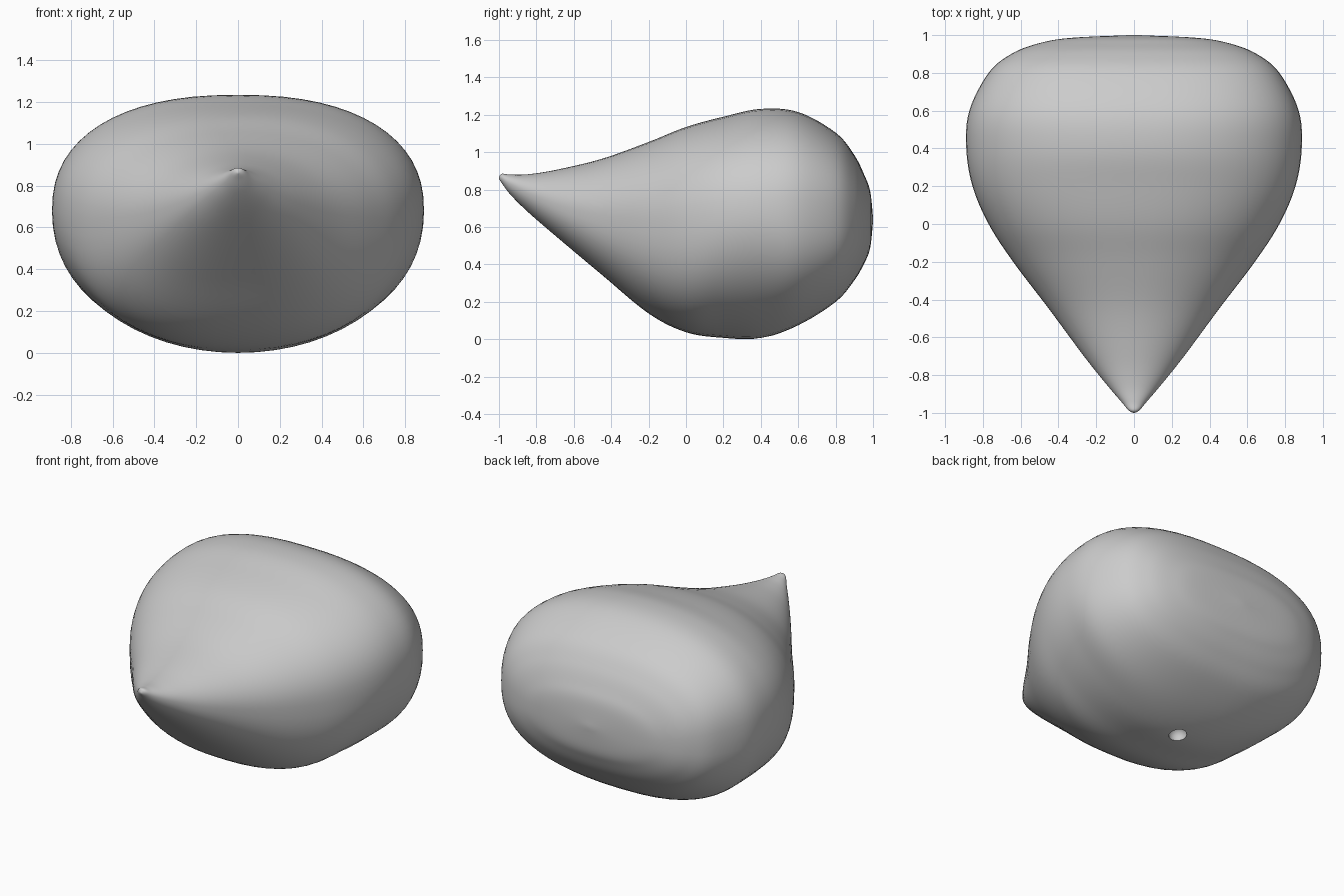
import bpy, bmesh, math

if "Cube" in bpy.data.objects:
    bpy.data.objects.remove(bpy.data.objects["Cube"])

# Sections along y: y, top z, bottom z, half width, z of widest point, lower and upper roundness
SECTIONS = [
    (-1.0, .868, .858, .005, .863, 2.0, 2.0),
    (-.985, .885, .835, .03, .860, 2.0, 2.0),
    (-.94, .881, .775, .068, .83, 2.1, 2.0),
    (-.85, .882, .685, .145, .785, 2.2, 2.0),
    (-.7, .905, .555, .265, .725, 2.4, 2.0),
    (-.45, .965, .345, .45, .665, 2.55, 2.05),
    (-.2, 1.055, .138, .64, .645, 2.5, 2.15),
    (0, 1.135, .038, .77, .65, 2.35, 2.25),
    (.2, 1.19, .008, .855, .67, 2.1, 2.3),
    (.4, 1.232, .006, .888, .68, 2.05, 2.3),
    (.6, 1.215, .075, .872, .67, 2.3, 2.4),
    (.8, 1.105, .2, .77, .66, 2.5, 2.5),
    (.9, .985, .315, .65, .65, 2.5, 2.5),
    (.955, .875, .41, .51, .64, 2.4, 2.4),
    (.985, .79, .49, .34, .64, 2.3, 2.3),
    (1.0, .65, .63, .02, .64, 2.0, 2.0),
]
SIDES, STEPS = 64, 6


def spline(a, b, c, d, t):
    """Catmull-Rom blend of four sections."""
    return [.5 * (2 * q + (r - p) * t + (2 * p - 5 * q + 4 * r - s) * t * t
                  + (3 * q - p - 3 * r + s) * t ** 3) for p, q, r, s in zip(a, b, c, d)]


def power(v, n):
    return math.copysign(abs(v) ** (2 / n), v)


# Teardrop body: lofted rings
rows = []
last = len(SECTIONS) - 1
for i in range(last):
    group = [SECTIONS[min(max(i + k, 0), last)] for k in (-1, 0, 1, 2)]
    rows += [spline(*group, s / STEPS) for s in range(STEPS)]
rows.append(SECTIONS[-1])

bm = bmesh.new()
rings = []
for y, top, low, width, mid, round_low, round_up in rows:
    ring = []
    for k in range(SIDES):
        a = 2 * math.pi * k / SIDES
        c, s = math.cos(a), math.sin(a)
        n = round_up if s >= 0 else round_low
        z = mid + power(s, n) * ((top - mid) if s >= 0 else (mid - low))
        ring.append(bm.verts.new((width * power(c, n), y, z)))
    rings.append(ring)
for r0, r1 in zip(rings, rings[1:]):
    for k in range(SIDES):
        j = (k + 1) % SIDES
        bm.faces.new((r0[k], r0[j], r1[j], r1[k]))
bm.faces.new(rings[0])
bm.faces.new(rings[-1])
bmesh.ops.recalc_face_normals(bm, faces=bm.faces)
mesh = bpy.data.meshes.new("teardrop_body")
bm.to_mesh(mesh)
bm.free()
body = bpy.data.objects.new("teardrop_body", mesh)
bpy.context.collection.objects.link(body)

# Small pit in the underside
bpy.ops.mesh.primitive_uv_sphere_add(segments=24, ring_count=12, radius=.055, location=(0, .4, .02))
cutter = bpy.context.object
cutter.name = "pit_cutter"
cutter.hide_render = True
bpy.context.view_layer.objects.active = body
cutter.select_set(False)
body.select_set(True)
cut = body.modifiers.new("pit", 'BOOLEAN')
cut.operation, cut.object, cut.solver = 'DIFFERENCE', cutter, 'EXACT'
bpy.ops.object.modifier_apply(modifier=cut.name)
bpy.data.objects.remove(cutter)
bpy.ops.object.shade_smooth_by_angle(angle=math.radians(40))
